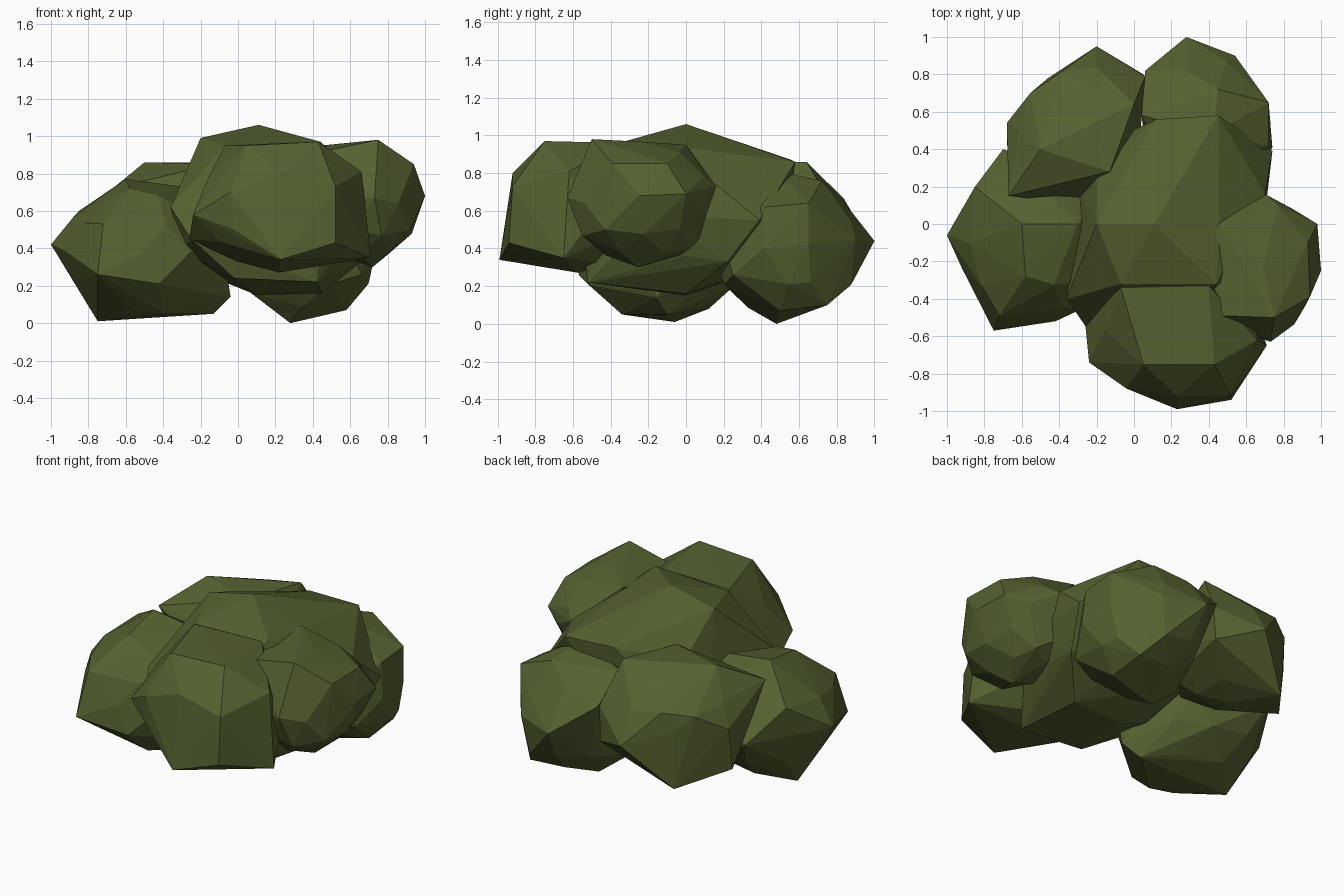
import bpy
import bmesh
import random
from mathutils import Vector

default_cube = bpy.data.objects.get("Cube")
if default_cube:
    bpy.data.objects.remove(default_cube, do_unlink=True)

random.seed(4)

# Single leaf colour shared by every clump
leaf_green = bpy.data.materials.new("olive leaf green")
leaf_green.use_nodes = True
leaf_colour = (0.09, 0.12, 0.03, 1)
leaf_green.diffuse_color = leaf_colour
leaf_green.node_tree.nodes["Principled BSDF"].inputs["Base Color"].default_value = leaf_colour


def make_clump(name, centre, half_size, corners):
    """Faceted ellipsoid whose nearest vertices are tugged out to the given corners."""
    centre, half_size = Vector(centre), Vector(half_size)

    # Rough ball, slightly irregular, stretched to size
    ball = bmesh.new()
    bmesh.ops.create_icosphere(ball, subdivisions=2, radius=1)
    points = []
    for vert in ball.verts:
        roughness = random.uniform(0.92, 1)
        points.append(centre + vert.co * half_size * roughness)
    ball.free()

    # Tug one free vertex to each corner
    free = set(range(len(points)))
    for corner in map(Vector, corners):
        nearest = min(free, key=lambda index: (points[index] - corner).length)
        points[nearest] = corner
        free.remove(nearest)

    # Wrap the points in a clean convex skin
    skin = bmesh.new()
    for point in points:
        skin.verts.new(point)
    bmesh.ops.convex_hull(skin, input=list(skin.verts))
    loose = [vert for vert in skin.verts if not vert.link_faces]
    bmesh.ops.delete(skin, geom=loose, context="VERTS")
    bmesh.ops.recalc_face_normals(skin, faces=list(skin.faces))

    mesh = bpy.data.meshes.new(name)
    skin.to_mesh(mesh)
    skin.free()
    mesh.materials.append(leaf_green)
    clump = bpy.data.objects.new(name, mesh)
    bpy.context.collection.objects.link(clump)
    return clump


# Large middle mass that the others lean on
make_clump("core_clump", (.18, 0, .58), (.53, .58, .42), [
    (.11, 0, 1.06), (-.2, 0, .99), (.44, -.32, .97), (-.07, -.32, .95),
    (.12, .56, .87), (.45, .58, .86), (-.36, -.4, .62), (-.25, -.56, .45),
    (.74, .39, .55), (.7, .16, .74), (.66, .22, .33), (.1, 0, .15),
    (.42, -.52, .22), (.45, 0, .16), (-.3, -.3, .38), (-.02, -.5, .24)])

# Low clump on the model's right
make_clump("right_low_clump", (-.5, -.1, .38), (.45, .45, .36), [
    (-1, -.06, .42), (-.75, -.06, .01), (-.75, -.57, .26), (-.42, -.52, .21),
    (-.6, 0, .77), (-.85, .2, .6), (-.13, -.1, .05), (-.4, -.34, .05),
    (-.72, -.49, .53), (-.58, -.28, .72), (-.7, .4, .4), (-.04, -.16, .14),
    (-.3, 0, .73)])

# Two clumps at the back
make_clump("back_right_clump", (-.3, .5, .52), (.37, .4, .32), [
    (-.2, .95, .47), (-.46, .78, .57), (-.46, .78, .2), (-.68, .5, .28),
    (-.68, .54, .55), (-.67, .15, .72), (-.5, .4, .86), (-.37, .61, .8),
    (0, .64, .86), (.06, .79, .6), (.05, .8, .38), (-.13, .28, .85)])
make_clump("back_left_clump", (.4, .54, .4), (.36, .42, .37), [
    (.28, 1, .44), (.54, .9, .45), (.72, .65, .64), (.72, .65, .42),
    (.68, .66, .22), (.28, .48, 0), (.58, .5, .07), (.58, .75, .1),
    (.45, .72, .76), (.28, .82, .67), (.06, .82, .6), (.04, .58, .74),
    (.42, .48, .81), (.72, .42, .62), (.07, .45, .16), (.66, .25, .26)])

# Overhanging front clump
make_clump("front_clump", (.22, -.57, .61), (.45, .38, .34), [
    (.23, -.99, .34), (.52, -.94, .43), (.52, -.92, .73), (-.02, -.88, .5),
    (-.04, -.88, .7), (-.24, -.74, .58), (.05, -.75, .95), (.43, -.75, .97),
    (.23, -.92, .8), (.66, -.62, .81), (.71, -.65, .35), (-.07, -.34, .95),
    (.4, -.33, .96), (-.26, -.54, .45)])

# High clump on the model's left
make_clump("left_high_clump", (.69, -.23, .64), (.3, .4, .33), [
    (.98, 0, .69), (1, -.25, .68), (.75, -.5, .98), (.45, 0, .95),
    (.46, -.49, .92), (.39, -.25, .92), (.94, -.39, .85), (.93, -.1, .85),
    (.92, -.43, .5), (.7, .16, .73), (.72, -.25, .3), (.73, -.63, .67),
    (.76, .02, .4)])
